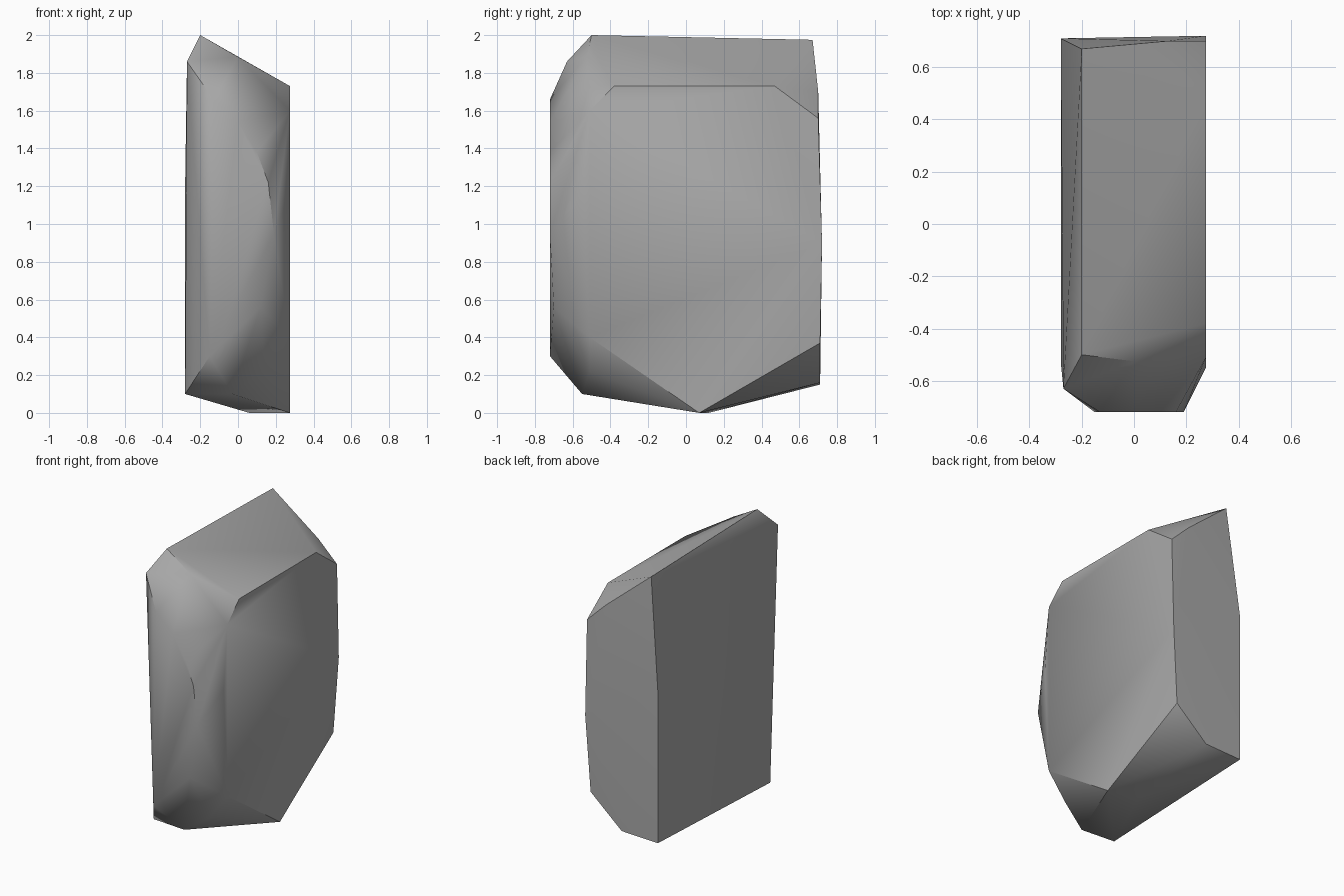
import bpy
import bmesh
import math

default_cube = bpy.data.objects.get("Cube")
if default_cube:
    bpy.data.objects.remove(default_cube, do_unlink=True)


def make_material(name, colour):
    material = bpy.data.materials.new(name)
    material.use_nodes = True
    material.diffuse_color = colour
    shader = material.node_tree.nodes["Principled BSDF"]
    shader.inputs["Base Color"].default_value = colour
    shader.inputs["Roughness"].default_value = 0.9
    return material


def on_side(x, outline):
    """Place a (y, z) outline on a plane of constant x."""
    return [(x, y, z) for y, z in outline]


def on_front(y, outline):
    """Place an (x, z) outline on a plane of constant y."""
    return [(x, y, z) for x, z in outline]


def faceted_solid(name, corners, material, smooth_angle):
    """Wrap the corners in a convex faceted skin."""
    bm = bmesh.new()
    for corner in corners:
        bm.verts.new(corner)
    result = bmesh.ops.convex_hull(bm, input=bm.verts[:], use_existing_faces=False)
    loose = {v for v in result["geom_interior"] + result["geom_unused"]
             if isinstance(v, bmesh.types.BMVert)}
    bmesh.ops.delete(bm, geom=list(loose), context="VERTS")
    bmesh.ops.dissolve_limit(bm, angle_limit=math.radians(1),
                             verts=bm.verts[:], edges=bm.edges[:])
    bmesh.ops.recalc_face_normals(bm, faces=bm.faces[:])
    mesh = bpy.data.meshes.new(name)
    bm.to_mesh(mesh)
    bm.free()
    mesh.materials.append(material)
    solid = bpy.data.objects.new(name, mesh)
    bpy.context.collection.objects.link(solid)
    bpy.ops.object.select_all(action="DESELECT")
    solid.select_set(True)
    bpy.context.view_layer.objects.active = solid
    bpy.ops.object.shade_smooth_by_angle(angle=math.radians(smooth_angle))
    return solid


stone_grey = make_material("stone grey", (0.4, 0.4, 0.4, 1))

# Broad split face on the left
left_face = on_side(0.275, [(-0.38, 1.73), (0.47, 1.73), (0.7, 1.56), (0.72, 0.9),
                            (0.07, 0), (-0.51, 0.4), (-0.55, 1.16), (-0.51, 1.6)])

# Rounded front face
front_face = on_front(-0.72, [(-0.13, 1.66), (0, 1.54), (0.1, 1.38), (0.16, 1.22),
                              (0.19, 0.95), (-0.15, 0.3)])

# Sloping top with its raised ridge and chipped front edge
top_face = [(-0.2, -0.5, 2), (-0.2, 0.67, 1.975), (0, -0.525, 1.885),
            (-0.27, -0.63, 1.86)]

# Back face
back_face = on_front(0.71, [(-0.28, 1.2), (-0.28, 0.15), (0, 0.16), (0.24, 0.37)])
back_face.append((0.13, 0.7, 1.7))

# Tilted underside and chipped lower front
underside = [(0.06, 0.12, 0), (-0.28, -0.53, 0.1), (-0.03, -0.55, 0.1)]
lower_chips = [(0.14, -0.51, 0.22), (0.2, -0.59, 0.48), (0.12, -0.7, 0.56)]

faceted_solid("rock_slab",
              left_face + front_face + top_face + back_face + underside + lower_chips,
              stone_grey, 40)
